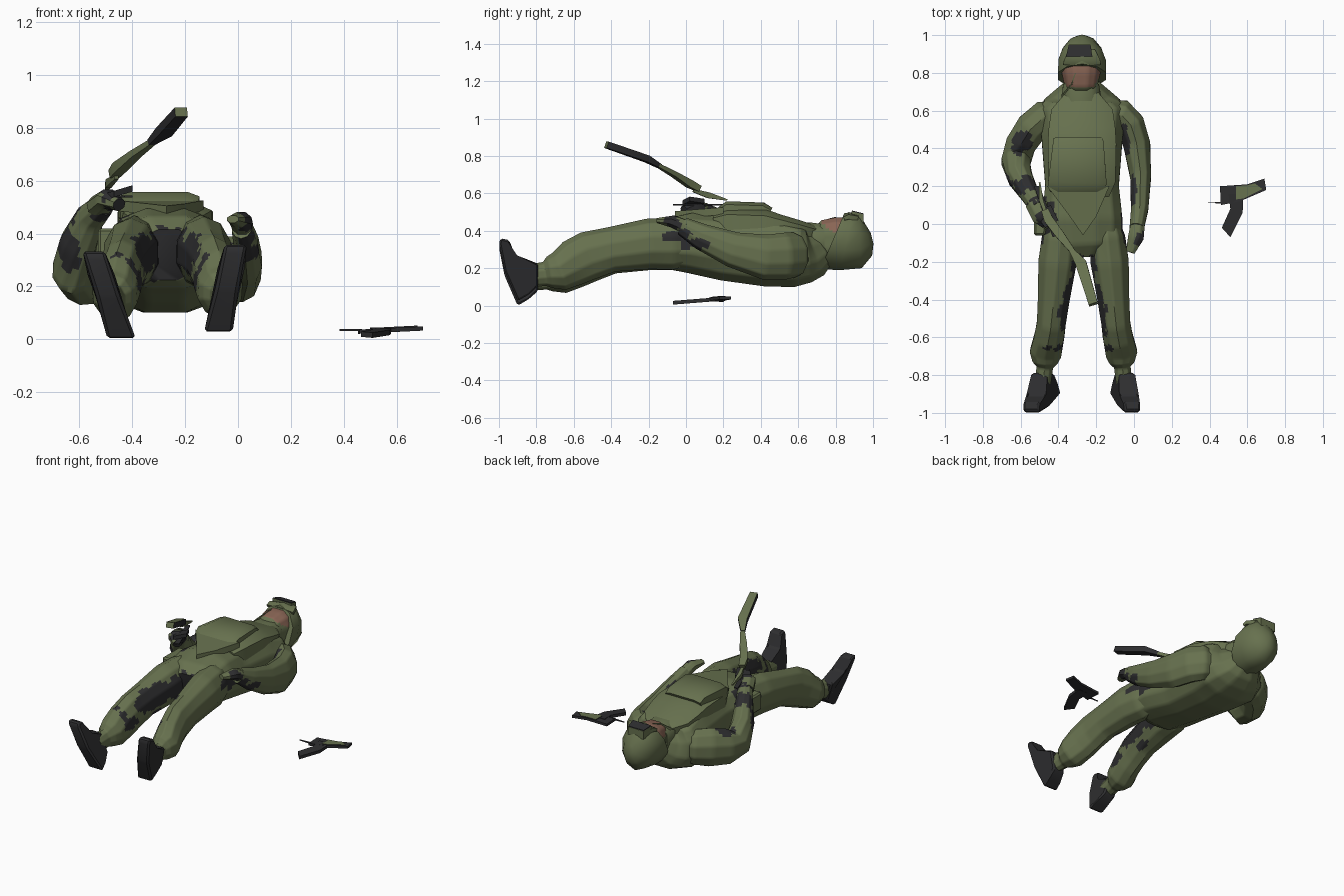
import bpy, bmesh, math
from mathutils import Vector, noise

old = bpy.data.objects.get("Cube")
if old:
    bpy.data.objects.remove(old, do_unlink=True)


def material(name, rgb):
    mat = bpy.data.materials.new(name)
    mat.use_nodes = True
    color = (*rgb, 1)
    mat.diffuse_color = color
    mat.node_tree.nodes["Principled BSDF"].inputs["Base Color"].default_value = color
    return mat


OLIVE, DARK, SKIN = range(3)
palette = [material("olive_cloth", (.135, .165, .077)),
           material("dark_patch", (.027, .027, .029)),
           material("skin", (.25, .13, .09))]
MID = -.267  # centre line of the body


def finish(name, bm, rule=OLIVE, angle=48):
    """Turn a bmesh into a coloured, shaded object; rule is an index or a function of a face."""
    bmesh.ops.recalc_face_normals(bm, faces=bm.faces)
    bm.normal_update()
    for face in bm.faces:
        face.material_index = rule(face) if callable(rule) else rule
    mesh = bpy.data.meshes.new(name)
    bm.to_mesh(mesh)
    bm.free()
    for mat in palette:
        mesh.materials.append(mat)
    obj = bpy.data.objects.new(name, mesh)
    bpy.context.collection.objects.link(obj)
    bpy.ops.object.select_all(action='DESELECT')
    obj.select_set(True)
    bpy.context.view_layer.objects.active = obj
    bpy.ops.object.shade_smooth_by_angle(angle=math.radians(angle))


def loft(name, rows, rule=OLIVE, sides=10, cuts=0, square=1.0, shape=None):
    """Skin elliptical rings (x, y, z, half width, half depth) along a path."""
    bm = bmesh.new()
    path = [Vector(row[:3]) for row in rows]
    rings = []
    for i, row in enumerate(rows):
        along = path[min(i + 1, len(path) - 1)] - path[max(i - 1, 0)]
        side = along.cross(Vector((0, 0, 1))).normalized()
        up = side.cross(along).normalized()
        ring = []
        for k in range(sides):
            a = math.tau * (k + .5) / sides
            u, v = (math.copysign(abs(t) ** square, t) for t in (math.cos(a), math.sin(a)))
            ring.append(bm.verts.new(path[i] + side * u * row[3] + up * v * row[4]))
        rings.append(ring)
    for a, b in zip(rings, rings[1:]):
        for k in range(sides):
            n = (k + 1) % sides
            bm.faces.new((a[k], a[n], b[n], b[k]))
    if cuts:
        bmesh.ops.subdivide_edges(bm, edges=bm.edges[:], cuts=cuts, use_grid_fill=True)
    bmesh.ops.holes_fill(bm, edges=bm.edges[:], sides=0)
    if shape:
        for v in bm.verts:
            shape(v.co)
    finish(name, bm, rule)


def prism(name, outline, place, rule=OLIVE, bevel=0):
    """Join two copies of a flat outline; place(a, b, end) gives each corner."""
    bm = bmesh.new()
    ends = [[bm.verts.new(place(a, b, e)) for a, b in outline] for e in (-1, 1)]
    bm.faces.new(ends[0])
    bm.faces.new(ends[1])
    for k in range(len(outline)):
        n = (k + 1) % len(outline)
        bm.faces.new((ends[0][k], ends[0][n], ends[1][n], ends[1][k]))
    if bevel:
        bmesh.ops.bevel(bm, geom=bm.edges[:], offset=bevel, segments=1, affect='EDGES')
    finish(name, bm, rule, 25)


def blotches(spots):
    """Dark ragged patches inside ellipsoids given as (centre, radii)."""
    def rule(face):
        p = face.calc_center_median()
        for c, r in spots:
            d = sum(((p[i] - c[i]) / r[i]) ** 2 for i in range(3))
            if d + .8 * noise.noise(p * 25) < 1:
                return DARK
        return OLIVE
    return rule


# Torso and vest
loft("torso", [
    (-.275, .74, .31, .09, .09), (-.275, .69, .28, .15, .13), (-.275, .655, .275, .205, .155),
    (-.275, .6, .27, .24, .175), (-.275, .45, .295, .22, .2), (-.275, .2, .31, .2, .18),
    (-.275, .02, .335, .22, .165), (-.27, -.1, .33, .215, .14), (-.265, -.16, .32, .11, .1)],
    blotches([((MID, -.17, .32), (.09, .08, .11)), ((-.47, .04, .4), (.06, .09, .12)),
              ((-.05, 0, .35), (.03, .12, .06))]),
    sides=12, cuts=5, square=.8)
loft("vest_front", [
    (-.275, .69, .38, .09, .05), (-.275, .6, .4, .17, .06), (-.275, .5, .42, .185, .07),
    (-.275, .42, .43, .19, .09), (-.275, .22, .44, .185, .085), (-.275, .15, .43, .15, .07)],
    sides=8, square=.6)
loft("chest_pouch", [
    (-.295, .44, .48, .135, .05), (-.295, .41, .495, .14, .058),
    (-.3, .22, .5, .16, .06), (-.3, .18, .485, .15, .04)], sides=8, square=.4)
prism("vest_skirt", [(-.46, .2), (-.13, .2), (-.2, .04), (-.27, -.06), (-.34, .04)],
      lambda x, y, e: (x, y, .49 + .08 * y + .02 * e))
loft("collar", [(-.275, .6, .33, .1, .12), (-.28, .68, .345, .11, .105),
                (-.28, .74, .345, .1, .095)], sides=8, square=.7)
prism("hip_pouch", [(-.53, -.06), (-.47, -.06), (-.45, .12), (-.53, .12)],
      lambda x, y, e: (x, y, .36 + .06 * e), bevel=.01)


# Head, helmet and goggles
def face_colour(face):
    p = face.calc_center_median()
    return SKIN if p.z > .39 and p.y > .73 and abs(p.x + .285) < .03 + .6 * (p.y - .66) else OLIVE


def tilt_rim(co):
    co.y += (co.z - .35) * max(0, .95 - co.y) * 2.6


loft("head", [(-.28, .7, .335, .075, .08), (-.28, .735, .345, .09, .115),
              (-.28, .8, .345, .105, .13), (-.28, .9, .345, .105, .125)],
     face_colour, sides=12, cuts=3, square=.75)
loft("helmet", [
    (-.275, .785, .345, .133, .15), (-.275, .86, .345, .132, .155), (-.275, .93, .345, .108, .145),
    (-.275, .975, .355, .065, .09), (-.275, .995, .36, .02, .03)], shape=tilt_rim)
loft("helmet_brim", [(-.275, .845, .465, .115, .018), (-.275, .87, .475, .11, .025),
                     (-.275, .92, .465, .08, .025)], sides=6)
prism("goggle_mount", [(-.36, .885), (-.22, .885), (-.23, .95), (-.345, .95)],
      lambda x, y, e: (x, y, .475 + .028 * e - .25 * (y - .89)))
prism("goggles", [(-.36, .888), (-.222, .888), (-.23, .948), (-.345, .948)],
      lambda x, y, e: (x, y, .505 + .003 * e - .25 * (y - .89)), DARK)
loft("chin_strap", [(-.31, .8, .472, .004, .004), (-.33, .74, .455, .004, .005),
                    (-.37, .69, .41, .006, .01)], sides=4)

# Arms: the right hand holds the rifle, the left arm lies along the body
loft("right_arm", [
    (-.38, .6, .27, .06, .09), (-.47, .57, .27, .09, .12), (-.54, .51, .265, .09, .13),
    (-.6, .42, .25, .085, .12), (-.625, .33, .26, .08, .105), (-.605, .25, .36, .07, .085),
    (-.56, .17, .46, .055, .06), (-.51, .09, .51, .045, .045)],
    blotches([((-.59, .43, .37), (.06, .07, .06)), ((-.575, .2, .47), (.06, .05, .07)),
              ((-.64, .21, .34), (.05, .07, .09)), ((-.51, .09, .5), (.05, .06, .06))]), cuts=5)
loft("left_arm", [
    (-.16, .6, .27, .06, .09), (-.07, .58, .27, .085, .12), (-.02, .53, .265, .08, .125),
    (.015, .42, .26, .075, .12), (.035, .25, .3, .058, .095), (.03, .08, .37, .048, .07),
    (.015, -.02, .425, .04, .05)],
    blotches([((-.06, .43, .34), (.038, .1, .08)), ((-.02, .18, .39), (.035, .09, .06)),
              ((.05, .05, .33), (.05, .09, .035)), ((.04, -.03, .38), (.04, .08, .03))]), cuts=5)
for name, glove, rows in (
    ("right_hand", .06, [(-.53, .11, .5, .05, .045), (-.49, .04, .53, .055, .04), (-.45, -.01, .51, .03, .025)]),
    ("left_hand", .045, [(.02, 0, .42, .04, .04), (.01, -.07, .45, .045, .035), (-.02, -.15, .455, .025, .015)]),
):
    x, y, z = rows[1][:3]
    loft(name, rows, blotches([((x + .025, y, z), (glove, glove, glove))]), 8, 3)

# Legs and boots
boot_side = [(-.79, .2), (-.79, .08), (-.84, .035), (-.9, 0), (-.97, .16),
             (-1, .31), (-.99, .335), (-.945, .325), (-.91, .235)]
for name, s, lift, splay in (("right", -1, 0, .32), ("left", 1, .025, .2)):
    rows = [(.115, .03, .33, .07, .11), (.125, -.07, .33, .1, .14), (.138, -.2, .325, .106, .135),
            (.158, -.4, .29, .088, .12), (.17, -.52, .255, .08, .13), (.182, -.6, .215, .083, .125),
            (.2, -.68, .165, .088, .105), (.203, -.73, .16, .07, .085),
            (.205, -.755, .15, .046, .065), (.215, -.84, .14, .045, .06)]
    inner = MID + s * .08
    loft(name + "_leg", [(MID + s * x, y, z + lift * max(0, -y), w, d) for x, y, z, w, d in rows],
         blotches([((inner, -.43, .325), (.06, .19, .085)), ((inner - s * .04, -.2, .34), (.06, .12, .085)),
                   ((MID + s * .16, -.655, .28), (.07, .02, .05)),
                   ((MID + s * .1, -.62, .22), (.03, .06, .04)),
                   ((inner, -.36, .2), (.04, .06, .025)),
                   ((MID + s * .22, -.04, .37), (.04, .09, .03))]), cuts=5)
    prism(name + "_boot", boot_side, lambda y, z, e: (
        MID + s * (.224 + splay * (z - .16)) + e * (.054 if -.93 < y < -.8 else .042), y, z + lift),
        DARK, bevel=.01)


# Rifle pointing up from the right hand
def rifle_colour(face):
    return OLIVE if face.normal.z > .2 else DARK


loft("rifle_stock", [(-.33, -.14, .745, .016, .014), (-.28, -.21, .785, .036, .022),
                     (-.215, -.425, .86, .03, .022)], rifle_colour, sides=4, square=.6)
loft("rifle_body", [(-.47, .07, .625, .024, .02), (-.45, .02, .65, .03, .024),
                    (-.39, -.06, .7, .028, .016), (-.32, -.15, .75, .016, .012)],
     sides=4, square=.6)
loft("rifle_barrel", [(-.5, .22, .565, .006, .006), (-.49, .12, .59, .016, .022),
                      (-.46, .04, .615, .012, .012)], sides=4)
prism("rifle_magazine", [(-.53, .06), (-.44, .1), (-.4, .02), (-.47, -.02)],
      lambda x, y, e: (x, y, .55 + .012 * e + .3 * (x + .47)), DARK)
prism("rifle_sling", [(-.53, .2), (-.5, .2), (-.4, -.06), (-.43, -.07)],
      lambda x, y, e: (x, y, .54 + .004 * e), DARK)

# Separate sidearm lying beside the body
prism("sidearm_slide", [(.46, .1), (.56, .12), (.7, .18), (.69, .24), (.6, .21), (.455, .2)],
      lambda x, y, e: (x, y, .035 + .008 * e + .05 * (x - .58)), DARK)
prism("sidearm_cover", [(.54, .13), (.58, .135), (.68, .185), (.64, .215), (.6, .205), (.54, .2)],
      lambda x, y, e: (x, y, .044 + .003 * e + .05 * (x - .58)),
      rifle_colour)
prism("sidearm_grip", [(.5, .16), (.58, .16), (.575, .06), (.51, -.07), (.465, -.02), (.51, .08)],
      lambda x, y, e: (x, y, .025 + .01 * e + .08 * (y - .05)), DARK)
prism("sidearm_sight", [(.385, .112), (.47, .108), (.47, .118)],
      lambda x, y, e: (x, y, .035 + .004 * e), DARK)
